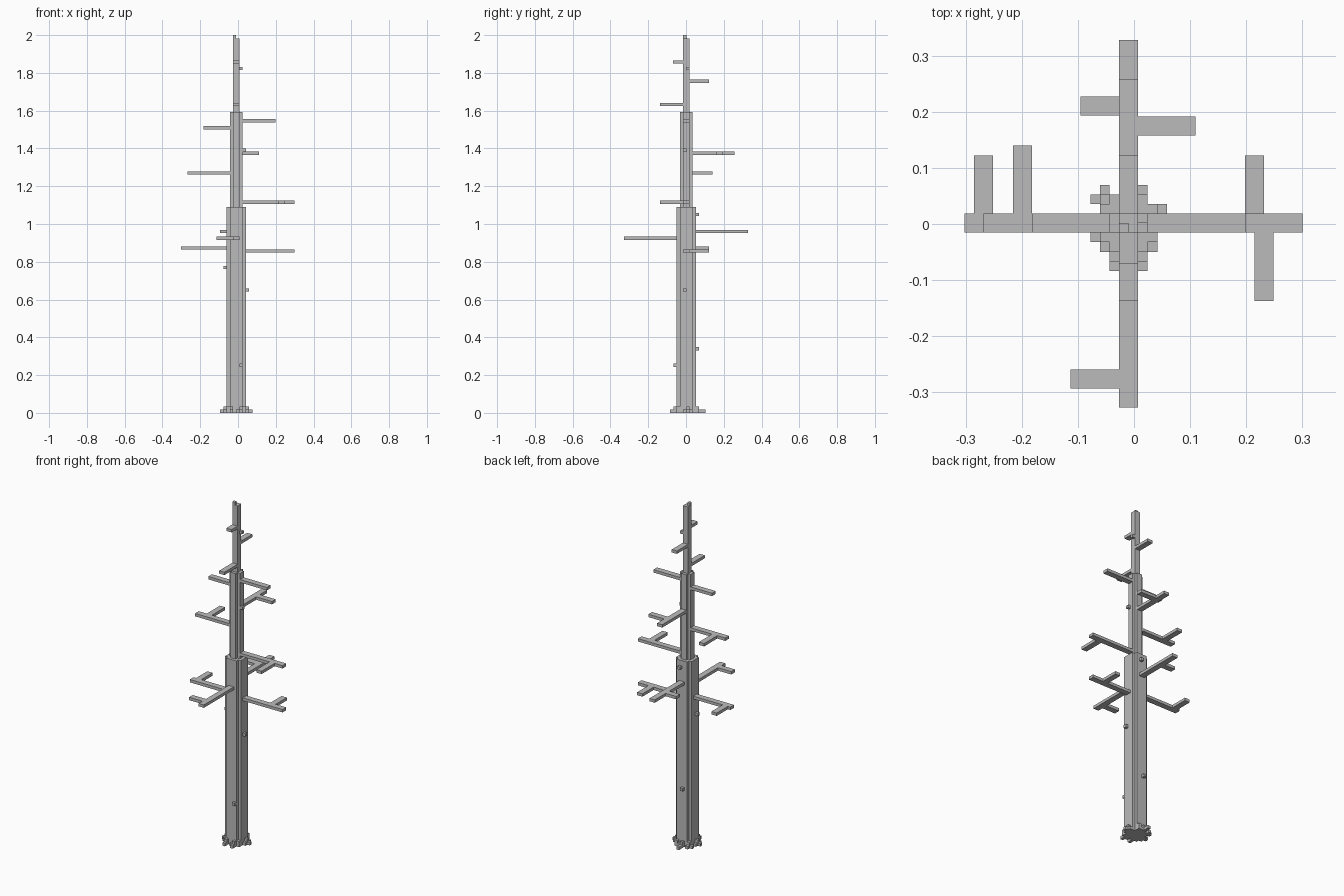
import bpy
import bmesh

cube = bpy.data.objects.get("Cube")
if cube:
    bpy.data.objects.remove(cube, do_unlink=True)

U = 0.017              # side of one block
AX = (-0.0095, 0.0015)  # trunk axis
TIERS = ((1.09, 3), (1.592, 2), (1.983, 1))  # top height, half width in blocks

bark = bpy.data.materials.new("grey_bark")
bark.use_nodes = True
GREY = (0.5, 0.5, 0.5, 1)
bark.diffuse_color = GREY
bark.node_tree.nodes["Principled BSDF"].inputs["Base Color"].default_value = GREY


def finish(name, bm):
    bmesh.ops.recalc_face_normals(bm, faces=bm.faces)
    mesh = bpy.data.meshes.new(name)
    bm.to_mesh(mesh)
    bm.free()
    mesh.materials.append(bark)
    obj = bpy.data.objects.new(name, mesh)
    bpy.context.collection.objects.link(obj)


def add_box(bm, lo, hi):
    verts = bmesh.ops.create_cube(bm, size=1)["verts"]
    for v in verts:
        for k in range(3):
            v.co[k] = lo[k] if v.co[k] < 0 else hi[k]


def trunk_radius(z):
    return next(r for top, r in TIERS if z < top) * U


def span(a, b):
    return min(a, b), max(a, b)


def add_limb(bm, axis, z, start, tip, mid, width):
    """Straight bar along x (axis 0) or y (axis 1)."""
    lo, hi = [0, 0, z - U / 2], [0, 0, z + U / 2]
    lo[axis], hi[axis] = span(start, tip)
    lo[1 - axis], hi[1 - axis] = mid - width / 2, mid + width / 2
    add_box(bm, lo, hi)


# Trunk: three stacked tiers, the wide ones with notched corners
bottom = 0
for name, (top, r) in zip(("lower_trunk", "middle_trunk", "upper_trunk"), TIERS):
    bm = bmesh.new()
    o, i = r * U, (r - 1) * U
    quarter = [(o, i), (i, i), (i, o)] if r > 1 else [(o, o)]
    outline = []
    for _ in range(4):
        outline += quarter
        quarter = [(-y, x) for x, y in quarter]
    face = bm.faces.new([bm.verts.new((AX[0] + x, AX[1] + y, bottom)) for x, y in outline])
    ext = bmesh.ops.extrude_face_region(bm, geom=[face], use_keep_orig=True)
    rim = [g for g in ext["geom"] if isinstance(g, bmesh.types.BMVert)]
    bmesh.ops.translate(bm, verts=rim, vec=(0, 0, top - bottom))
    finish(name, bm)
    bottom = top

# Broken tip block
bm = bmesh.new()
add_box(bm, (AX[0] - U, AX[1] - U, bottom), (AX[0], AX[1], 2))
finish("tip", bm)

# Branches: axis, height, tip, then optional twig centre and twig tip
BRANCHES = (
    (0, 0.857, 0.30, 0.215, 0.122),
    (0, 0.873, -0.302, -0.268, 0.122),
    (1, 0.925, -0.327, -0.276, -0.113),
    (1, 0.96, 0.328, 0.21, -0.095),
    (0, 1.115, 0.30, 0.232, -0.137),
    (0, 1.27, -0.268, -0.199, 0.14),
    (1, 1.375, 0.258, 0.175, 0.11),
    (0, 1.51, -0.182, None, None),
    (0, 1.547, 0.199, None, None),
    (1, 1.632, -0.137, None, None),
    (1, 1.756, 0.122, None, None),
    (1, 1.857, -0.07, None, None),
)
for n, (axis, z, tip, twig, twig_tip) in enumerate(BRANCHES, 1):
    bm = bmesh.new()
    sign = 1 if tip > 0 else -1
    add_limb(bm, axis, z, AX[axis] + sign * trunk_radius(z), tip, AX[1 - axis], 2 * U)
    if twig is not None:
        side = 1 if twig_tip > 0 else -1
        add_limb(bm, 1 - axis, z, AX[1 - axis] + side * U, twig_tip, twig, 2 * U)
    finish(f"branch_{n}", bm)

# Single-block stubs: axis, direction, height, sideways block
STUBS = (
    (1, -1, 0.252, 1), (1, 1, 0.34, -1), (0, 1, 0.65, -1), (0, -1, 0.77, -1),
    (1, 1, 1.05, 0), (0, 1, 1.39, -1), (0, 1, 1.823, 0),
)
for n, (axis, sign, z, cell) in enumerate(STUBS, 1):
    bm = bmesh.new()
    start = AX[axis] + sign * trunk_radius(z)
    add_limb(bm, axis, z, start, start + sign * U, AX[1 - axis] + (cell + 0.5) * U, U)
    finish(f"stub_{n}", bm)

# Roots: blocks around the foot, the inner ones two blocks tall
TALL = ((-3, 2), (-3, -3), (2, -3), (-2, -4), (1, -4), (-4, -1), (3, 0), (1, 3), (-1, 3))
LOW = ((-4, 2), (-3, 3), (3, 1), (-4, -2), (-2, -5), (1, -5), (-5, -1), (-4, 0),
       (3, -1), (4, 0), (-1, 4), (-1, 5), (0, 3), (0, -4))
bm = bmesh.new()
for cells, height in ((TALL, 2 * U), (LOW, U)):
    for i, j in cells:
        x, y = AX[0] + i * U, AX[1] + j * U
        add_box(bm, (x, y, 0), (x + U, y + U, height))
finish("roots", bm)
